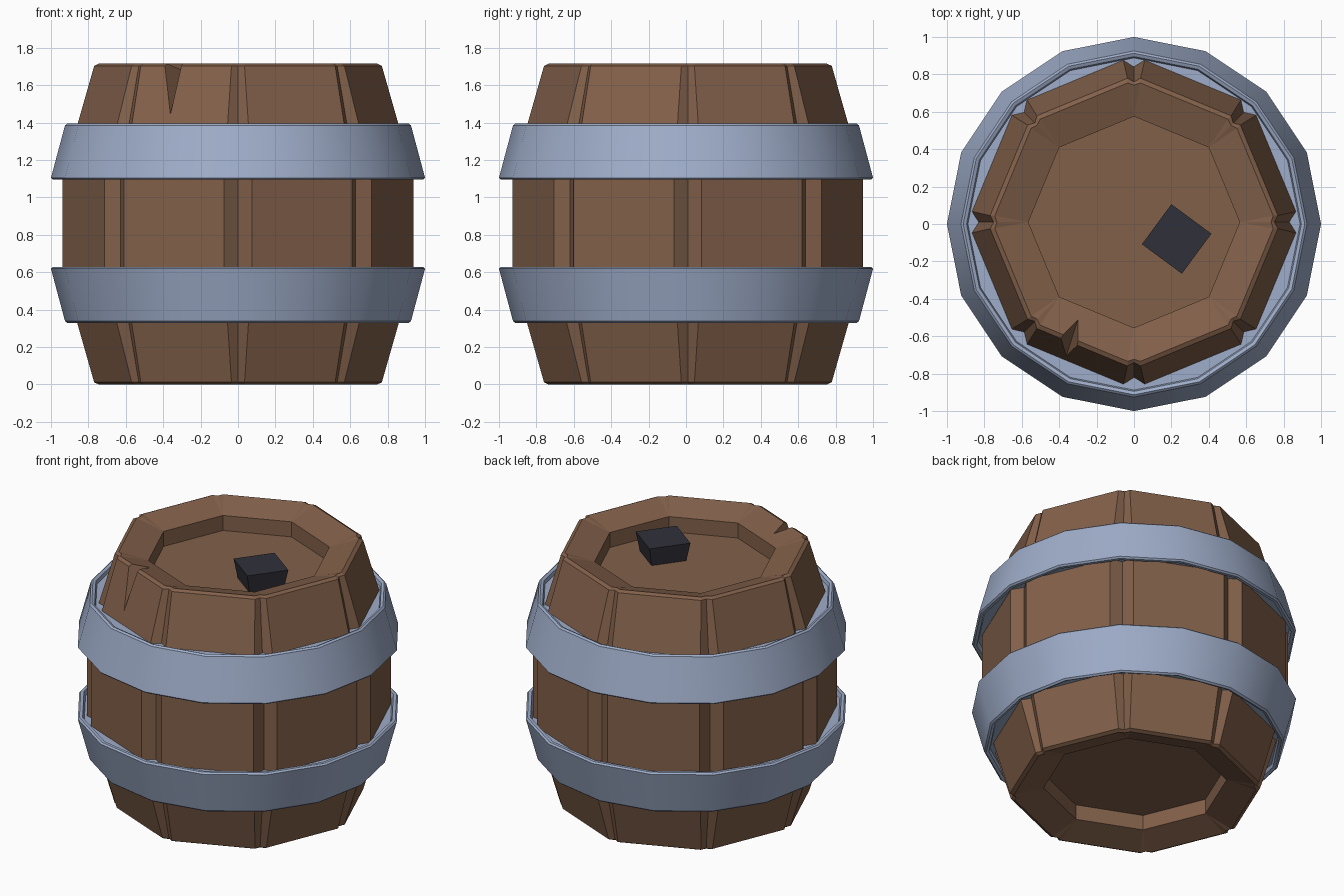
import bpy, bmesh, math
from mathutils import Vector

if "Cube" in bpy.data.objects:
    bpy.data.objects.remove(bpy.data.objects["Cube"])


def material(name, rgb):
    m = bpy.data.materials.new(name)
    m.diffuse_color = (*rgb, 1)
    m.use_nodes = True
    m.node_tree.nodes["Principled BSDF"].inputs["Base Color"].default_value = m.diffuse_color
    return m


WOOD = material("brown wood", (0.223, 0.117, 0.068))
STEEL = material("blue grey steel", (0.345, 0.418, 0.585))
DARK = material("dark plug", (0.030, 0.030, 0.043))


def finish(bm, name, mat):
    bmesh.ops.remove_doubles(bm, verts=bm.verts, dist=1e-4)
    bmesh.ops.recalc_face_normals(bm, faces=bm.faces)
    me = bpy.data.meshes.new(name)
    bm.to_mesh(me)
    bm.free()
    me.materials.append(mat)
    ob = bpy.data.objects.new(name, me)
    bpy.context.collection.objects.link(ob)
    return ob


def bridge(bm, a, b):
    n = len(a)
    for i in range(n):
        j = (i + 1) % n
        bm.faces.new((a[i], a[j], b[j], b[i]))


def activate(ob):
    bpy.ops.object.select_all(action='DESELECT')
    ob.select_set(True)
    bpy.context.view_layer.objects.active = ob


# Barrel body: eight staves with V grooves at the corners
# each level: radius, groove half angle, groove depth, height
H = 1.715
half = [(0.565, 0, 0, 0.16), (0.565, 0, 0, 0.058), (0.745, 2.6, 0.012, 0.0),
        (0.77, 2.6, 0.02, 0.012), (0.94, 4.5, 0.05, 0.60)]
levels = half + [(r, a, d, H - z) for r, a, d, z in reversed(half)]
bm = bmesh.new()
rings = []
for r, a, d, z in levels:
    ring = []
    for k in range(8):
        for off, rad in ((-a, r), (0, r - d), (a, r)):
            t = math.radians(45 * k + off)
            ring.append(bm.verts.new((rad * math.cos(t), rad * math.sin(t) + 0.01, z)))
    rings.append(ring)
for lo, hi in zip(rings, rings[1:]):
    bridge(bm, lo, hi)
bmesh.ops.remove_doubles(bm, verts=bm.verts, dist=1e-4)
for zc in (0.16, H - 0.16):
    bm.faces.new(sorted((v for v in bm.verts if abs(v.co.z - zc) < 1e-4),
                        key=lambda v: math.atan2(v.co.y - 0.01, v.co.x)))
body = finish(bm, "barrel_body", WOOD)

# Chip in the top edge, cut with an enlarged tetrahedron
A, B = Vector((-0.39, -0.605, H)), Vector((-0.30, -0.645, H))
C, D = Vector((-0.30, -0.51, 1.684)), Vector((-0.36, -0.70, 1.45))
mid = (C + D) / 2
pts = [C + (C - D) * 0.3, D + (D - C) * 0.3, mid + (A - mid) * 3, mid + (B - mid) * 3]
bm = bmesh.new()
v = [bm.verts.new(p) for p in pts]
for f in ((0, 1, 2), (0, 1, 3), (0, 2, 3), (1, 2, 3)):
    bm.faces.new([v[i] for i in f])
cutter = finish(bm, "chip_cutter", WOOD)
cutter.hide_render = True
mod = body.modifiers.new("chip", 'BOOLEAN')
mod.operation = 'DIFFERENCE'
mod.solver = 'EXACT'
mod.object = cutter
activate(body)
bpy.ops.object.modifier_apply(modifier=mod.name)
bpy.data.objects.remove(cutter)

# Two mirrored hoops, sixteen sides, with a shallow step inside each rim
profile = [(0.74, 1.365), (0.888, 1.365), (0.895, 1.387), (0.913, 1.395), (0.925, 1.385),
           (1.0, 1.105), (0.99, 1.095), (0.97, 1.095), (0.96, 1.125), (0.74, 1.125)]
for name, flip in (("upper_hoop", False), ("lower_hoop", True)):
    bm = bmesh.new()
    loops = []
    for r, z in profile:
        z = 1.724 - z if flip else z
        loops.append([bm.verts.new((r * math.cos(i * math.pi / 8), r * math.sin(i * math.pi / 8), z))
                      for i in range(16)])
    for i in range(len(loops)):
        bridge(bm, loops[i], loops[(i + 1) % len(loops)])
    hoop = finish(bm, name, STEEL)
    activate(hoop)
    bpy.ops.object.shade_smooth_by_angle(angle=math.radians(30))

# Square tapered plug sitting in the lid recess
bm = bmesh.new()
bmesh.ops.create_cone(bm, cap_ends=True, segments=4, radius1=0.158, radius2=0.188, depth=0.13)
plug = finish(bm, "plug", DARK)
# align a corner with the measured diagonal
corner = min(plug.data.vertices, key=lambda p: p.co.y).co
plug.rotation_euler.z = math.atan2(0.185, -0.028) - math.atan2(corner.y, corner.x)
plug.location = (0.228, -0.08, 1.615)
